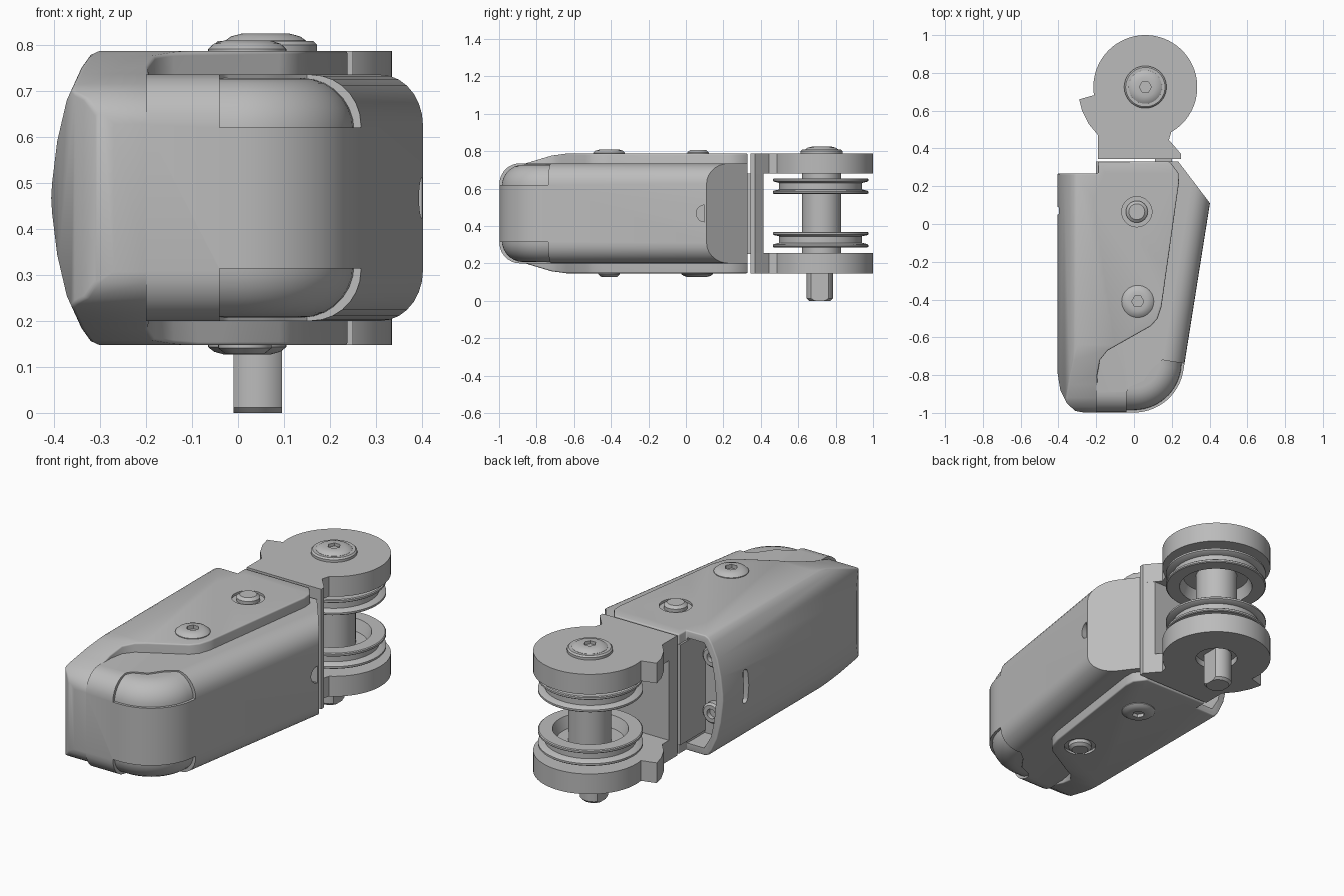
import bpy, bmesh, math
from mathutils import Matrix, Vector

if "Cube" in bpy.data.objects:
    bpy.data.objects.remove(bpy.data.objects["Cube"], do_unlink=True)

MID = 0.467  # height of the symmetry plane
grey = bpy.data.materials.new("satin grey")
grey.use_nodes = True
colour = (0.5, 0.5, 0.5, 1)
grey.diffuse_color = colour
grey.node_tree.nodes["Principled BSDF"].inputs["Base Color"].default_value = colour


def arc(cx, cy, r, a0, a1, n):
    angles = [math.radians(a0 + (a1 - a0) * i / n) for i in range(n + 1)]
    return [(cx + r * math.cos(a), cy + r * math.sin(a)) for a in angles]


def mirrored(pts):
    """Close a half profile by reflecting it about the mid height."""
    return pts + [(u, 2 * MID - z) for u, z in reversed(pts) if abs(z - MID) > 1e-4]


def finish(name, bm):
    bmesh.ops.recalc_face_normals(bm, faces=bm.faces[:])
    mesh = bpy.data.meshes.new(name)
    bm.to_mesh(mesh)
    bm.free()
    mesh.materials.append(grey)
    ob = bpy.data.objects.new(name, mesh)
    bpy.context.collection.objects.link(ob)
    return ob


def prism(name, pts, lo, hi, axis="z", rim=0, rim_rule=None):
    """Extrude a profile along an axis; optionally round the selected rim edges."""
    place = {"z": lambda u, v, w: (u, v, w),
             "y": lambda u, v, w: (u, w, v),
             "x": lambda u, v, w: (w, u, v)}[axis]
    bm = bmesh.new()
    face = bm.faces.new([bm.verts.new(place(u, v, lo)) for u, v in pts])
    ext = bmesh.ops.extrude_face_region(bm, geom=[face])["geom"]
    top = [g for g in ext if isinstance(g, bmesh.types.BMVert)]
    bmesh.ops.translate(bm, verts=top, vec=Vector(place(0, 0, hi - lo)))
    bmesh.ops.recalc_face_normals(bm, faces=bm.faces[:])
    if rim:
        edges = [e for e in bm.edges if abs(e.verts[0].co.z - e.verts[1].co.z) < 1e-5
                 and rim_rule((e.verts[0].co + e.verts[1].co) / 2)]
        bmesh.ops.bevel(bm, geom=edges, offset=rim, segments=7, profile=0.5, affect="EDGES")
    return finish(name, bm)


def lathe(name, pts, loc, axis="z", flip=False, steps=64):
    """Spin a closed (radius, height) profile."""
    bm = bmesh.new()
    rings = []
    for i in range(steps):
        a = 2 * math.pi * i / steps
        rings.append([bm.verts.new((r * math.cos(a), r * math.sin(a), h)) for r, h in pts])
    for i in range(steps):
        p, q = rings[i], rings[(i + 1) % steps]
        for j in range(len(pts)):
            k = (j + 1) % len(pts)
            bm.faces.new((p[j], q[j], q[k], p[k]))
    bmesh.ops.remove_doubles(bm, verts=bm.verts[:], dist=1e-5)
    bmesh.ops.dissolve_degenerate(bm, edges=bm.edges[:], dist=1e-6)
    rot = Matrix.Rotation(math.pi if flip else 0, 4, "X")
    if axis == "y":
        rot = Matrix.Rotation(-math.pi / 2, 4, "X")
    bmesh.ops.transform(bm, matrix=Matrix.Translation(loc) @ rot, verts=bm.verts[:])
    return finish(name, bm)


def disc(name, r, loc, h, steps=48):
    return prism(name, arc(loc[0], loc[1], r, 0, 360 - 360 / steps, steps - 1), loc[2], loc[2] + h)


def box(name, x, y, z):
    return prism(name, [(x[0], y[0]), (x[1], y[0]), (x[1], y[1]), (x[0], y[1])], *z)


def apply(ob, kind, **settings):
    mod = ob.modifiers.new(kind, kind)
    for key, value in settings.items():
        setattr(mod, key, value)
    bpy.context.view_layer.objects.active = ob
    bpy.ops.object.modifier_apply(modifier=mod.name)


def combine(ob, operation, *cutters):
    for c in cutters:
        apply(ob, "BOOLEAN", operation=operation, solver="EXACT", object=c)
        bpy.data.objects.remove(c, do_unlink=True)


def soften(ob, width, angle=50):
    apply(ob, "BEVEL", width=width, segments=3, limit_method="ANGLE", angle_limit=math.radians(angle))


# Right housing with rounded rims and a slanted flat end
def is_rim(m):
    return m.x > -0.19 and m.y < 0.1

nose = arc(0, -0.733, 0.265, -90, -8, 14)
core = prism("right_housing", [(-0.2, 0.33), (-0.2, -0.998)] + nose + [(0.402, 0.11), (0.235, 0.33)],
             0.2, 0.735, rim=0.11, rim_rule=is_rim)
pad_cut = [(-0.04, -1.1), (-0.04, -0.89), (-0.02, -0.86), (0.05, -0.83), (0.1, -0.76),
           (0.15, -0.72), (0.4, -0.76), (0.4, -1.1)]
combine(core, "DIFFERENCE",
        prism("pad_cut_top", pad_cut, 0.62, 0.9),
        prism("pad_cut_bottom", pad_cut, 0.0, 2 * MID - 0.62),
        prism("side_notch", arc(0.1, MID, 0.045, 90, 270, 12), 0.36, 0.5, axis="x"))

# Inset corner pads, one body showing through both openings
prism("corner_pads", [(-0.15, -0.65), (-0.15, -0.985)] + arc(0, -0.733, 0.252, -90, -8, 14) + [(0.26, -0.65)],
      0.207, 0.728, rim=0.115, rim_rule=lambda m: m.x > -0.14 and m.y < -0.66)

# Left housing and raised plates, shaped by side and front profiles
plate = [(-0.19, 0.33), (-0.19, 0.268), (-0.406, 0.268), (-0.406, -0.78), (-0.39, -0.88), (-0.355, -0.95),
         (-0.31, -0.99), (-0.27, -0.997), (-0.19, -0.997), (-0.195, -0.8), (-0.18, -0.72), (-0.14, -0.67),
         (0.09, -0.54), (0.125, -0.5), (0.145, -0.44), (0.238, 0.22), (0.235, 0.27), (0.19, 0.33)]
left = prism("left_housing", plate, 0.147, 0.787)
side = mirrored([(0.5, 0.787), (-0.64, 0.787), (-0.72, 0.776), (-0.85, 0.737), (-0.92, 0.715),
                 (-0.97, 0.685), (-0.993, 0.65), (-1.0, 0.61)])
front = mirrored([(0.5, 0.787), (-0.3, 0.787), (-0.32, 0.778), (-0.34, 0.75), (-0.372, 0.68),
                  (-0.393, 0.59), (-0.404, 0.5), (-0.406, MID)])
inner = mirrored([(-0.195, 0.748), (-0.295, 0.748), (-0.335, 0.68), (-0.355, 0.59), (-0.367, MID)])
combine(left, "INTERSECT", prism("side_profile", side, -0.6, 0.6, axis="x"),
        prism("front_profile", front, -1.2, 0.6, axis="y"))
soften(left, 0.018)
slot = arc(0.07, MID + 0.07, 0.02, 0, 180, 8) + arc(0.07, MID - 0.07, 0.02, 180, 360, 8)
bores = [disc("bore", 0.08, (0.015, 0.065, 0.775), 0.1), disc("bore", 0.08, (0.015, -0.41, 0.06), 0.1)]
combine(left, "DIFFERENCE", prism("cavity", inner, 0.12, 0.5, axis="y"),
        prism("side_slot", slot, -0.5, -0.375, axis="x"), *bores)

# Cavity screws
for z in (0.317, 0.617):
    lathe("cavity_screw", [(0, 0), (0.055, 0), (0.055, 0.03), (0.045, 0.04), (0.025, 0.04), (0.025, 0.015), (0, 0.015)],
          (-0.26, 0.12, z), axis="y", steps=32)


# Plate fasteners: domed socket screws and nuts set in shallow bores
def socket_screw(name, x, y, z, r, h, flip=False):
    ob = lathe(name, [(0, -0.02), (r, -0.02), (r, 0.004), (r * 0.85, h * 0.7), (r * 0.6, h), (0, h)],
               (x, y, z), flip=flip, steps=40)
    combine(ob, "DIFFERENCE", disc("hex_cut", 0.032, (x, y, z + (-0.1 if flip else 0.002)), 0.098, steps=6))


def nut(name, x, y, z, flip=False):
    lathe(name, [(0, -0.02), (0.058, -0.02), (0.058, 0.006), (0.042, 0.019), (0, 0.019)],
          (x, y, z), flip=flip, steps=32)

socket_screw("top_screw", 0.02, -0.41, 0.787, 0.085, 0.022)
nut("top_nut", 0.015, 0.065, 0.787)
socket_screw("bottom_screw", 0.02, 0.06, 0.147, 0.085, 0.02, flip=True)
nut("bottom_nut", 0.015, -0.41, 0.147, flip=True)

# Hinge bracket: two round cheeks joined by an upright web
HX, HY = 0.06, 0.725
cheek = arc(HX, HY, 0.275, -60, 189, 60) + [(-0.29, 0.66), (-0.275, 0.6), (-0.24, 0.53), (-0.19, 0.47),
                                           (-0.19, 0.345), (0.25, 0.345), (0.25, 0.37), (0.185, 0.445)]
web = [(-0.19, 0.345), (0.25, 0.345), (0.25, 0.37), (0.21, 0.415), (-0.19, 0.415)]
bracket = prism("hinge_bracket", cheek, 0.68, 0.787)
combine(bracket, "UNION", prism("lower_cheek", cheek, 0.147, 0.255), prism("web", web, 0.2, 0.72))
combine(bracket, "DIFFERENCE", disc("pin_recess", 0.105, (HX, HY, 0.1), 0.08))
box("hinge_link", (0.11, 0.2), (0.25, 0.37), (0.25, 0.68))

# Hinge shaft, cap and flatted drive pin
disc("hinge_shaft", 0.105, (HX, HY, 0.18), 0.55, steps=64)
lathe("cap_washer", [(0, 0.78), (0.112, 0.78), (0.112, 0.8), (0.104, 0.808), (0, 0.808)], (HX, HY, 0))
socket_screw("cap_screw", HX, HY, 0.805, 0.088, 0.019)
pin = lathe("drive_pin", [(0, 0), (0.058, 0), (0.07, 0.012), (0.07, 0.2), (0, 0.2)], (HX - 0.017, HY - 0.01, 0))
combine(pin, "INTERSECT", box("pin_flats", (-0.01, 0.096), (0.5, 1.0), (-0.1, 0.3)))

# Grooved rings, open towards the middle
ring = [(0.1, 0), (0.25, 0), (0.255, 0.004), (0.255, 0.014), (0.25, 0.018), (0.222, 0.025), (0.222, 0.06),
        (0.25, 0.066), (0.255, 0.07), (0.255, 0.08), (0.25, 0.084), (0.185, 0.084), (0.165, 0.025), (0.1, 0.025)]
lathe("lower_ring", ring, (HX, HY - 0.005, 0.285))
lathe("upper_ring", ring, (HX, HY - 0.005, 0.655), flip=True)

# Smooth shading with sharp creases
bpy.ops.object.select_all(action="DESELECT")
for ob in bpy.context.scene.objects:
    if ob.type == "MESH":
        ob.select_set(True)
        bpy.context.view_layer.objects.active = ob
bpy.ops.object.shade_smooth_by_angle(angle=math.radians(35))
